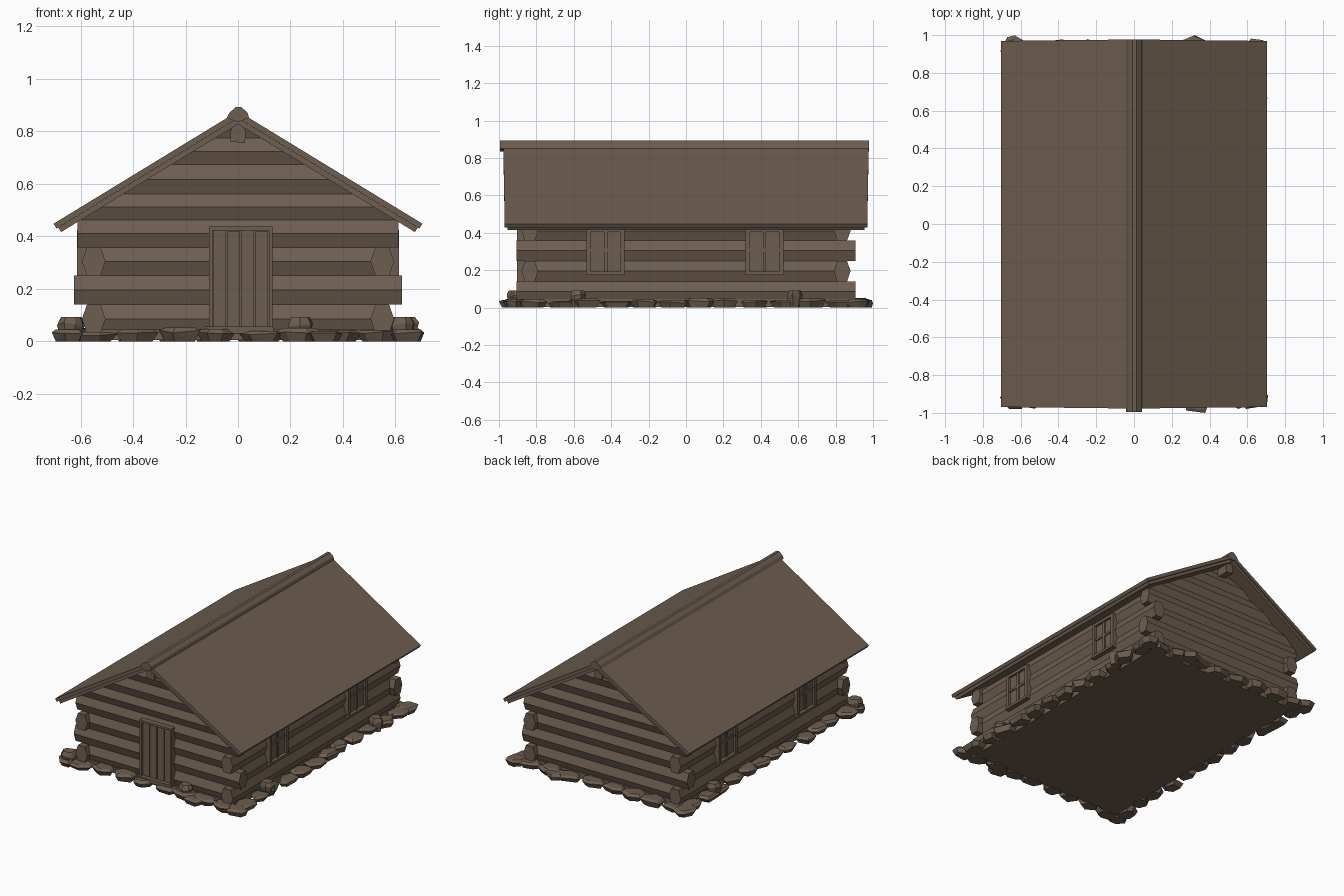
import bpy, bmesh, math, random
from mathutils import Vector

if "Cube" in bpy.data.objects:
    bpy.data.objects.remove(bpy.data.objects["Cube"])

random.seed(7)
wood = bpy.data.materials.new("weathered brown")
wood.diffuse_color = (0.155, 0.112, 0.080, 1)
wood.use_nodes = True
wood.node_tree.nodes["Principled BSDF"].inputs["Base Color"].default_value = wood.diffuse_color


def finish(name, bm):
    bmesh.ops.recalc_face_normals(bm, faces=bm.faces[:])
    me = bpy.data.meshes.new(name)
    bm.to_mesh(me)
    bm.free()
    me.materials.append(wood)
    ob = bpy.data.objects.new(name, me)
    bpy.context.collection.objects.link(ob)
    return ob


def prism_bm(pts, axis, a, b):
    """Extrude a (horizontal, z) profile along x or y from a to b."""
    bm = bmesh.new()
    place = (lambda u, z, t: (t, u, z)) if axis == 'x' else (lambda u, z, t: (u, t, z))
    r0 = [bm.verts.new(place(u, z, a)) for u, z in pts]
    r1 = [bm.verts.new(place(u, z, b)) for u, z in pts]
    n = len(pts)
    bm.faces.new(r0)
    bm.faces.new(r1)
    for i in range(n):
        j = (i + 1) % n
        bm.faces.new((r0[i], r0[j], r1[j], r1[i]))
    return bm


def prism(name, pts, axis, a, b):
    return finish(name, prism_bm(pts, axis, a, b))


def box(name, x0, x1, y0, y1, z0, z1):
    return prism(name, [(x0, z0), (x1, z0), (x1, z1), (x0, z1)], 'y', y0, y1)


def hexagon(u, z0, z1, w=0.045, f=0.026):
    m = (z0 + z1) / 2
    return [(u - w, m), (u - f, z0), (u + f, z0), (u + w, m), (u + f, z1), (u - f, z1)]


# Log walls: side logs 1 and 3 run past the corners, end logs 2 and 4 do
levels = [0.03, 0.14, 0.25, 0.358, 0.462]
end_len = [0.55, 0.625, 0.55, 0.612]
side_len = [0.905, 0.835, 0.905, 0.835]
for s in (-1, 1):
    for i in range(4):
        z0, z1 = levels[i], levels[i + 1]
        prism("end_wall_log", hexagon(s * 0.835, z0, z1), 'x', -end_len[i], end_len[i])
        prism("side_wall_log", hexagon(s * 0.55, z0, z1), 'y', -side_len[i], side_len[i])

# Gable logs trimmed to the roof slope
SLOPE = 0.61
gable = [0.462, 0.562, 0.673, 0.775, 0.88]
for s in (-1, 1):
    for z0, z1 in zip(gable, gable[1:]):
        bm = prism_bm(hexagon(s * 0.835, z0, z1), 'x', -0.75, 0.75)
        for side in (-1, 1):
            bmesh.ops.bisect_plane(bm, geom=bm.verts[:] + bm.edges[:] + bm.faces[:],
                                   plane_co=(0, 0, 0.835), plane_no=(side * SLOPE, 0, 1),
                                   clear_outer=True)
            bmesh.ops.holes_fill(bm, edges=[e for e in bm.edges if e.is_boundary])
        finish("gable_log", bm)


# Roof: two layered slabs on each slope
def roof_slab(name, s, top, thick, xe, y_ridge, y_eave):
    k = math.sqrt(1 + SLOPE ** 2)
    nx, nz = SLOPE / k, 1 / k
    ze = top - SLOPE * xe
    prof = [(0, top), (xe, ze), (xe - thick * nx, ze - thick * nz), (0, top - thick * k)]
    bm = prism_bm([(s * x, z) for x, z in prof], 'y', -1, 1)
    for v in bm.verts:
        t = abs(v.co.x) / xe
        v.co.y *= y_ridge + (y_eave - y_ridge) * t
    finish(name, bm)


for s in (-1, 1):
    roof_slab("roof_covering", s, 0.877, 0.022, 0.703, 0.977, 0.969)
    roof_slab("roof_underlayer", s, 0.851, 0.020, 0.685, 0.965, 0.955)

# Ridge cap and ridge beam
prism("ridge_cap", [(-0.042, 0.852), (-0.032, 0.872), (-0.008, 0.893), (0.012, 0.893),
                    (0.036, 0.872), (0.042, 0.852), (0, 0.835)], 'y', -0.995, 0.978)
prism("ridge_beam", [(-0.028, 0.762), (0.026, 0.755), (0.03, 0.8), (0.02, 0.826),
                     (-0.02, 0.826), (-0.028, 0.8)], 'y', -0.945, 0.945)

# Door with planks, frame and threshold
box("door_back", -0.105, 0.12, -0.881, -0.84, 0.04, 0.425)
for i in range(4):
    x = -0.096 + i * 0.054
    box("door_plank", x, x + 0.049, -0.888, -0.86, 0.055, 0.422 - 0.003 * (i % 2))
box("door_jamb_left", -0.111, -0.098, -0.903, -0.84, 0.05, 0.425)
box("door_jamb_right", 0.119, 0.131, -0.903, -0.84, 0.05, 0.425)
box("door_lintel", -0.111, 0.131, -0.906, -0.84, 0.423, 0.437)
box("door_threshold", -0.125, 0.136, -0.915, -0.84, 0.03, 0.056)

# Two windows on each long side
for s in (-1, 1):
    for yc in (-0.43, 0.42):
        def part(name, xo, y0, y1, z0, z1):
            a, b = sorted((s * 0.55, s * xo))
            box(name, a, b, yc + y0, yc + y1, z0, z1)
        part("window_pane", 0.597, -0.095, 0.095, 0.185, 0.42)
        part("window_jamb", 0.613, -0.102, -0.08, 0.185, 0.425)
        part("window_jamb", 0.613, 0.08, 0.102, 0.185, 0.425)
        part("window_head", 0.613, -0.08, 0.08, 0.405, 0.425)
        part("window_sill", 0.62, -0.105, 0.105, 0.175, 0.192)
        part("window_mullion", 0.606, -0.009, 0.009, 0.19, 0.41)
        part("window_crossbar", 0.605, -0.08, 0.08, 0.3, 0.315)

# Floor slab
box("floor", -0.585, 0.585, -0.875, 0.875, 0.004, 0.045)


# Foundation stones: irregular chunks with undercut sides
def stone(cx, cy, lx, ly, h):
    bm = bmesh.new()
    n = random.choice((5, 6, 7))
    turn = random.uniform(0, 6.28)
    for k in range(n):
        a = turn + (k + random.uniform(-0.25, 0.25)) * 2 * math.pi / n
        r = random.uniform(0.88, 1.15)
        for sc, z in ((0.72, 0.0), (1.0, h * random.uniform(0.6, 0.85)), (0.72, h)):
            x = cx + lx * r * sc * math.cos(a)
            y = cy + ly * r * sc * math.sin(a)
            bm.verts.new((max(-0.71, min(0.71, x)), max(-1, min(1, y)), z))
    res = bmesh.ops.convex_hull(bm, input=bm.verts[:])
    bmesh.ops.delete(bm, geom=list({g for g in res["geom_interior"] + res["geom_unused"]
                                    if isinstance(g, bmesh.types.BMVert)}), context='VERTS')
    bmesh.ops.dissolve_limit(bm, angle_limit=0.05, verts=bm.verts[:], edges=bm.edges[:])
    finish("foundation_stone", bm)


def row(start, end, count, along_x, fixed):
    step = (end - start) / count
    for i in range(count):
        t = start + (i + 0.5) * step + random.uniform(-0.015, 0.015)
        o = fixed + random.uniform(-0.015, 0.015)
        half, h = step * random.uniform(0.5, 0.62), random.uniform(0.035, 0.052)
        if along_x:
            stone(t, o, half, 0.062, h)
        else:
            stone(o, t, 0.062, half, h)


for s in (-1, 1):
    row(-0.62, 0.62, 8, True, s * 0.905)
    row(-0.9, 0.9, 12, False, s * 0.625)
    stone(0.33, s * 0.94, 0.07, 0.07, 0.04)
    for t in (-1, 1):
        stone(s * 0.64, t * 0.92, 0.07, 0.07, 0.045)
# Taller stones
for x, y in ((-0.635, -0.915), (0.235, -0.9), (0.635, 0.58), (0.625, -0.58), (-0.63, 0.6)):
    stone(x, y, 0.05, 0.045, 0.092)
